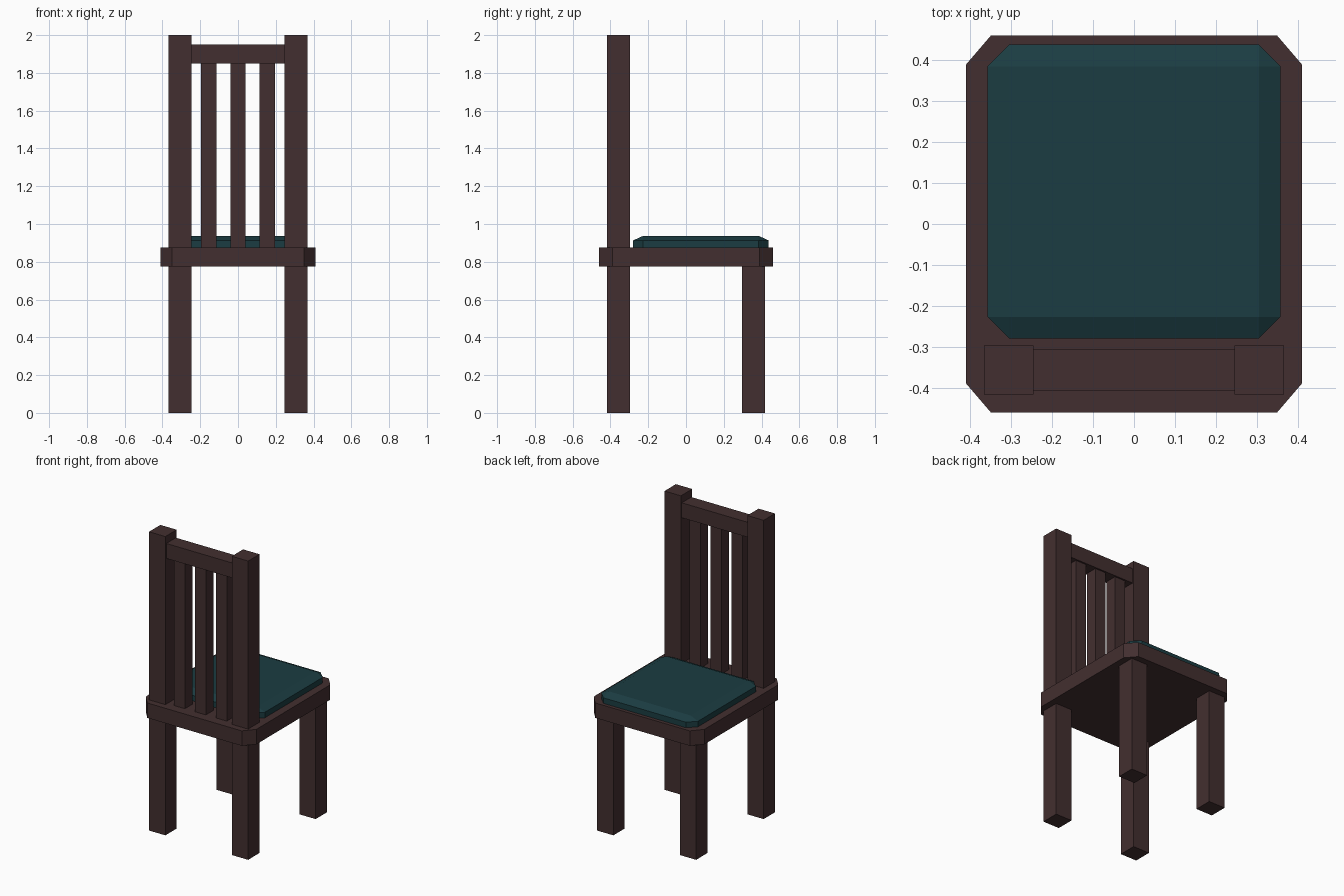
import bpy, bmesh

if "Cube" in bpy.data.objects:
    bpy.data.objects.remove(bpy.data.objects["Cube"])


def material(name, rgb):
    m = bpy.data.materials.new(name)
    m.diffuse_color = (*rgb, 1)
    m.use_nodes = True
    m.node_tree.nodes["Principled BSDF"].inputs["Base Color"].default_value = m.diffuse_color
    return m


wood = material("dark_wood", (0.055, 0.028, 0.029))
fabric = material("teal_fabric", (0.011, 0.046, 0.054))


def finish(name, bm, mat):
    bmesh.ops.recalc_face_normals(bm, faces=bm.faces)
    me = bpy.data.meshes.new(name)
    bm.to_mesh(me)
    bm.free()
    me.materials.append(mat)
    ob = bpy.data.objects.new(name, me)
    bpy.context.collection.objects.link(ob)
    return ob


def box(name, x, y, z, mat=wood):
    """Box from (min, max) ranges."""
    bm = bmesh.new()
    bmesh.ops.create_cube(bm, size=1)
    for v in bm.verts:
        for i, (lo, hi) in enumerate((x, y, z)):
            v.co[i] = lo if v.co[i] < 0 else hi
    return finish(name, bm, mat)


def octagon(x, y, cx, cy):
    """Rectangle outline with cut corners, counter-clockwise."""
    (x0, x1), (y0, y1) = x, y
    return [(x0 + cx, y0), (x1 - cx, y0), (x1, y0 + cy), (x1, y1 - cy),
            (x1 - cx, y1), (x0 + cx, y1), (x0, y1 - cy), (x0, y0 + cy)]


def slab(name, outline, z0, z1, mat):
    bm = bmesh.new()
    face = bm.faces.new([bm.verts.new((px, py, z0)) for px, py in outline])
    ext = bmesh.ops.extrude_face_region(bm, geom=[face], use_keep_orig=True)
    for v in ext["geom"]:
        if isinstance(v, bmesh.types.BMVert):
            v.co.z = z1
    return bm


# Seat board with cut corners
finish("seat", slab("seat", octagon((-0.41, 0.41), (-0.46, 0.46), 0.06, 0.07),
                    0.775, 0.875, wood), wood)

# Cushion: cut-corner sides, top sloping in to a plain rectangle
CX, CY, CUT = (-0.358, 0.358), (-0.28, 0.438), 0.053
bm = slab("cushion", octagon(CX, CY, CUT, CUT), 0.876, 0.937, fabric)
rim = [e for e in bm.edges if all(v.co.z > 0.93 for v in e.verts)]
top = [f for f in bm.faces if all(v.co.z > 0.93 for v in f.verts)]
inner = bmesh.ops.extrude_face_region(bm, geom=top)["geom"]
bmesh.ops.delete(bm, geom=[f for f in top if f.is_valid], context='FACES_ONLY')
inner_verts = {v for v in inner if isinstance(v, bmesh.types.BMVert)}
for v in bm.verts:
    if v in inner_verts:
        v.co.x = min(max(v.co.x, CX[0] + CUT), CX[1] - CUT)
        v.co.y = min(max(v.co.y, CY[0] + CUT), CY[1] - CUT)
    elif v.co.z > 0.93:
        v.co.z = 0.913
bmesh.ops.remove_doubles(bm, verts=bm.verts, dist=0.0005)
finish("cushion", bm, fabric)

# Legs and back posts, mirrored left and right
for side, s in (("left", -1), ("right", 1)):
    x = sorted((s * 0.246, s * 0.367))
    box(f"front_leg_{side}", x, (-0.417, -0.297), (0, 0.775))
    box(f"rear_leg_{side}", x, (0.297, 0.417), (0, 0.775))
    box(f"back_post_{side}", x, (-0.417, -0.297), (0.875, 2.0))

# Top rail and slats of the backrest
box("top_rail", (-0.246, 0.246), (-0.407, -0.306), (1.85, 1.95))
for i in range(3):
    cx = (i - 1) * 0.155
    box(f"back_slat_{i + 1}", (cx - 0.04, cx + 0.04), (-0.397, -0.317), (0.875, 1.85))
